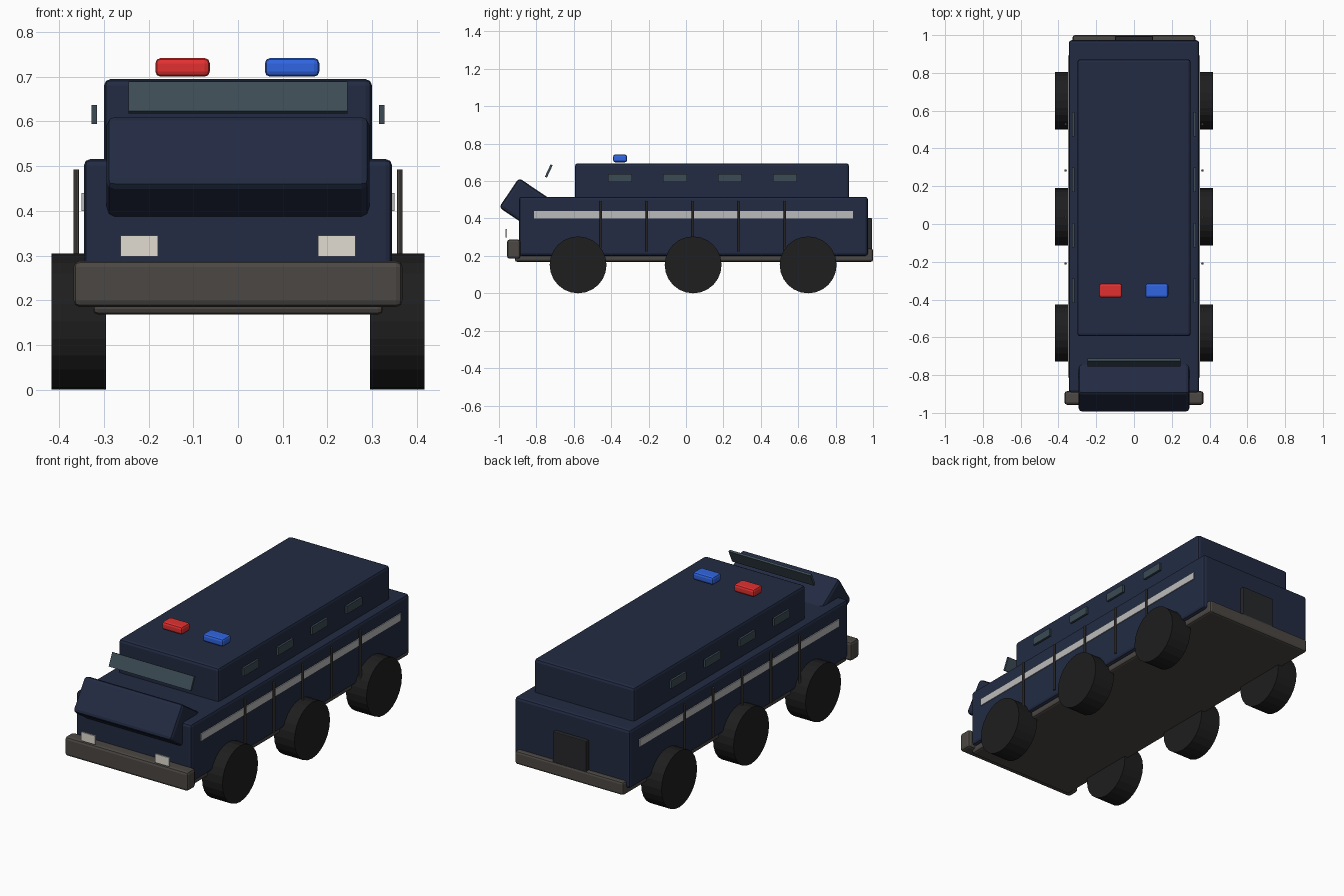
import bpy
from math import radians

if "Cube" in bpy.data.objects:
    bpy.data.objects.remove(bpy.data.objects["Cube"])


def mat(name, r, g, b):
    m = bpy.data.materials.new(name)
    m.diffuse_color = (r, g, b, 1)
    m.use_nodes = True
    m.node_tree.nodes["Principled BSDF"].inputs["Base Color"].default_value = m.diffuse_color
    return m


NAVY = mat("navy", 0.016, 0.024, 0.055)
STEEL = mat("steel", 0.07, 0.063, 0.056)
RUBBER = mat("rubber", 0.013, 0.013, 0.013)
GLASS = mat("glass", 0.045, 0.07, 0.09)
STRIPE = mat("stripe", 0.5, 0.5, 0.5)
LAMP = mat("lamp", 0.75, 0.72, 0.64)
RED = mat("red", 0.75, 0.03, 0.03)
BLUE = mat("blue", 0.03, 0.13, 0.75)
DOOR = mat("door", 0.02, 0.021, 0.024)


def finish(o, name, m, bevel=0):
    o.name = name
    o.data.materials.append(m)
    if bevel:
        b = o.modifiers.new("bevel", 'BEVEL')
        b.width = bevel
        b.segments = 2
    return o


def box(name, x, y, z, m, bevel=0, tilt=0):
    """Box from (min, max) ranges, optionally tilted about x through its centre."""
    r = (x, y, z)
    bpy.ops.mesh.primitive_cube_add(size=1, location=[(a + b) / 2 for a, b in r])
    o = bpy.context.object
    o.scale = [b - a for a, b in r]
    bpy.ops.object.transform_apply(location=False, rotation=False, scale=True)
    o.rotation_euler.x = radians(tilt)
    return finish(o, name, m, bevel)


# Hull
box("chassis", (-.325, .325), (-.915, 1.0), (.168, .24), STEEL, .012)
box("lower_body", (-.345, .345), (-.893, .973), (.2, .516), NAVY, .015)
box("upper_cabin", (-.3, .3), (-.594, .872), (.5, .695), NAVY, .015)
box("front_bumper", (-.368, .368), (-.957, -.885), (.185, .288), STEEL, .014)
box("rear_door", (-.1, .1), (.96, .995), (.2, .402), DOOR, .004)

# Tilted bonnet and windscreen
box("bonnet", (-.294, .294), (-.97, -.67), (.35, .54), NAVY, .018, -34)
box("windscreen", (-.245, .245), (-.74, -.728), (.617, .69), GLASS, 0, -25)

# Roof beacons
box("beacon_red", (-.185, -.063), (-.39, -.315), (.7, .742), RED, .012)
box("beacon_blue", (.06, .182), (-.39, -.315), (.7, .742), BLUE, .012)


def side_range(s, a, b):
    return tuple(sorted((s * a, s * b)))


for s in (-1, 1):
    # Headlights, stripe and windows
    box("headlight", side_range(s, .179, .263), (-.965, -.957), (.298, .345), LAMP)
    box("side_stripe", side_range(s, .335, .35), (-.813, .893), (.4, .44), STRIPE)
    for y in (-.353, -.059, .235, .529):
        box("side_window", side_range(s, .316, .328), (y - .065, y + .065),
            (.594, .637), GLASS)
    # Side rails
    for i in range(5):
        bpy.ops.mesh.primitive_cylinder_add(vertices=8, radius=.0065, depth=.27,
                                            location=(s * .362, -.455 + .246 * i, .358))
        finish(bpy.context.object, "side_rail", STEEL)
    # Wheels
    for y in (-.577, .038, .653):
        bpy.ops.mesh.primitive_cylinder_add(vertices=24, radius=.152, depth=.122,
                                            location=(s * .356, y, .152),
                                            rotation=(0, radians(90), 0))
        finish(bpy.context.object, "wheel", RUBBER)

# Bonnet: lower front edge sits at y -1.0, z 0.46
bonnet = bpy.data.objects["bonnet"]
bonnet.location = (0, -.822, .454)
